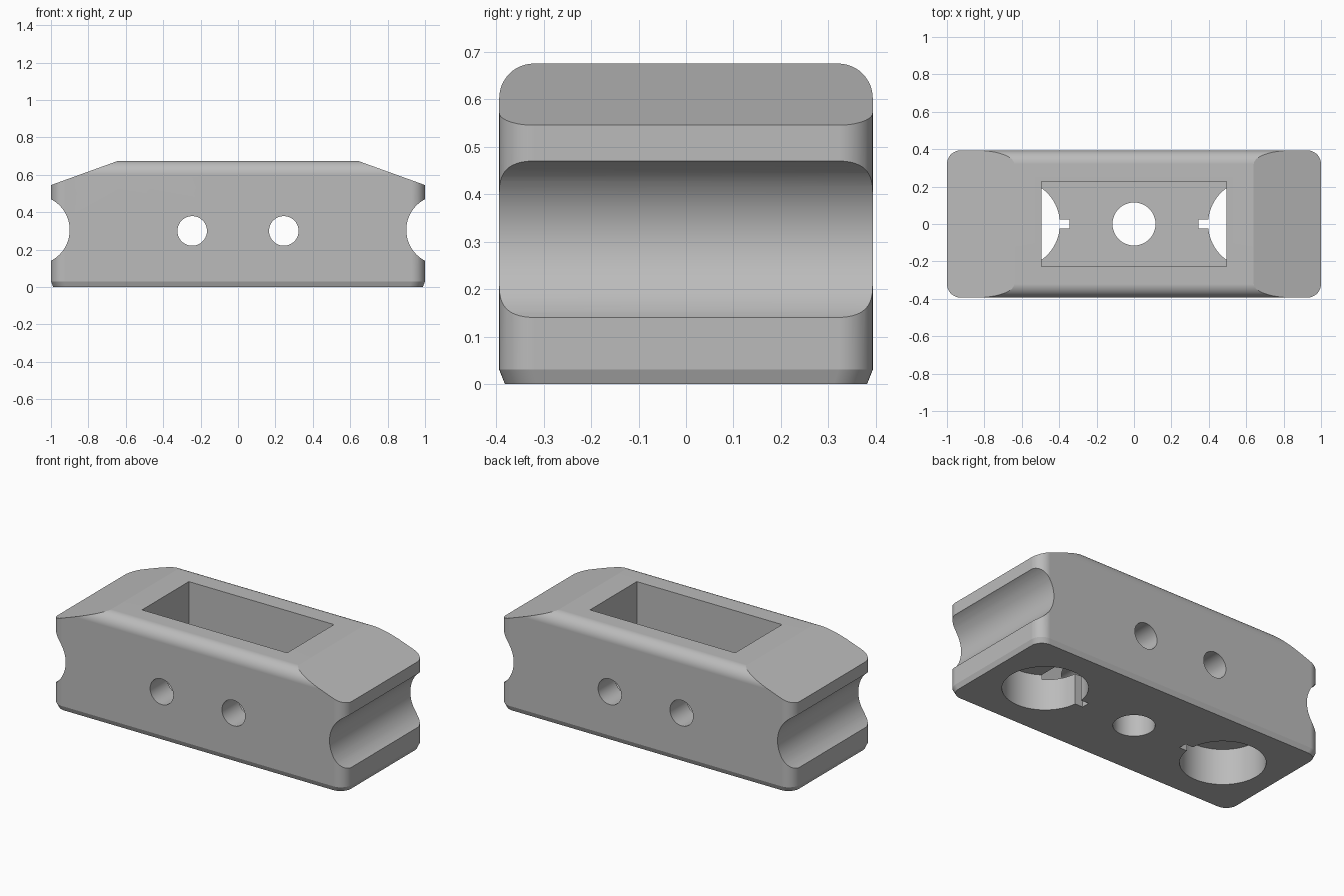
import bpy
import bmesh
from math import radians, pi
from mathutils import Matrix, Vector

old = bpy.data.objects.get("Cube")
if old:
    bpy.data.objects.remove(old, do_unlink=True)

LENGTH, DEPTH, HEIGHT = 2.0, 0.787, 0.675
FILLET = 0.073
CHAMFER_IN, CHAMFER_UP = 0.012, 0.03

grey = bpy.data.materials.new("plain grey")
grey.use_nodes = True
colour = (0.5, 0.5, 0.5, 1)
grey.diffuse_color = colour
grey.node_tree.nodes["Principled BSDF"].inputs["Base Color"].default_value = colour


def make_object(name, bm):
    bmesh.ops.recalc_face_normals(bm, faces=bm.faces)
    mesh = bpy.data.meshes.new(name)
    bm.to_mesh(mesh)
    bm.free()
    mesh.materials.append(grey)
    obj = bpy.data.objects.new(name, mesh)
    bpy.context.collection.objects.link(obj)
    return obj


def box(low, high):
    bm = bmesh.new()
    low, high = Vector(low), Vector(high)
    size = Matrix.Diagonal((high - low).to_4d())
    bmesh.ops.create_cube(bm, size=1, matrix=Matrix.Translation((low + high) / 2) @ size)
    return bm


def cylinder(centre, radius, length, axis="Z"):
    bm = bmesh.new()
    turn = Matrix.Rotation(pi / 2, 4, "X") if axis == "Y" else Matrix()
    bmesh.ops.create_cone(bm, cap_ends=True, segments=96, radius1=radius, radius2=radius,
                          depth=length, matrix=Matrix.Translation(centre) @ turn)
    return bm


def wedge(side):
    # Triangular prism that slopes the top of one end
    bm = bmesh.new()
    points = [(0.5, 0.7256), (1.1, 0.509), (1.1, 0.8), (0.5, 0.8)]
    face = bm.faces.new([bm.verts.new((side * x, -0.5, z)) for x, z in points])
    new = bmesh.ops.extrude_face_region(bm, geom=[face])["geom"]
    bmesh.ops.translate(bm, vec=(0, 1, 0), verts=[v for v in new if isinstance(v, bmesh.types.BMVert)])
    return bm


# Block with rounded uprights and rounded long top edges
bm = box((-LENGTH / 2, -DEPTH / 2, 0), (LENGTH / 2, DEPTH / 2, HEIGHT))
rounded = []
for e in bm.edges:
    a, b = e.verts[0].co, e.verts[1].co
    upright = abs(a.z - b.z) > 0.1
    long_top = abs(a.x - b.x) > 0.1 and a.z > 0.1
    if upright or long_top:
        rounded.append(e)
bmesh.ops.bevel(bm, geom=rounded, offset=FILLET, segments=12, profile=0.5, affect="EDGES")

# Narrow chamfer around the base
bmesh.ops.bisect_plane(bm, geom=bm.verts[:] + bm.edges[:] + bm.faces[:],
                       plane_co=(0, 0, CHAMFER_UP), plane_no=(0, 0, 1))
for v in bm.verts:
    if v.co.z < 0.001:
        v.co.x *= 1 - 2 * CHAMFER_IN / LENGTH
        v.co.y *= 1 - 2 * CHAMFER_IN / DEPTH
body = make_object("block_body", bm)

# Openings: top pocket, centre hole, then the mirrored features
cuts = [
    ("top_pocket", box((-0.495, -0.228, 0.19), (0.495, 0.228, 0.9))),
    ("centre_hole", cylinder((0, 0, 0.1), 0.115, 0.6)),
]
for side, label in ((1, "left"), (-1, "right")):
    inner, outer = sorted((side * 0.345, side * 0.5))
    cuts += [
        (label + "_end_slope", wedge(side)),
        (label + "_end_groove", cylinder((side * 1.086, 0, 0.305), 0.186, 1.2, "Y")),
        (label + "_cross_hole", cylinder((side * 0.245, 0, 0.3), 0.079, 1.2, "Y")),
        (label + "_base_recess", cylinder((side * 0.632, 0, 0.06), 0.236, 0.32)),
        (label + "_recess_slot", box((inner, -0.025, -0.1), (outer, 0.025, 0.21))),
    ]

bpy.context.view_layer.objects.active = body
body.select_set(True)
for name, bm in cuts:
    cutter = make_object(name, bm)
    cutter.hide_render = True
    mod = body.modifiers.new(name, "BOOLEAN")
    mod.operation = "DIFFERENCE"
    mod.solver = "EXACT"
    mod.object = cutter
    bpy.ops.object.modifier_apply(modifier=mod.name)
    bpy.data.objects.remove(cutter, do_unlink=True)

# Smooth curves with crisp machined edges
bpy.ops.object.shade_smooth_by_angle(angle=radians(15))
weighted = body.modifiers.new("even_shading", "WEIGHTED_NORMAL")
weighted.keep_sharp = True
